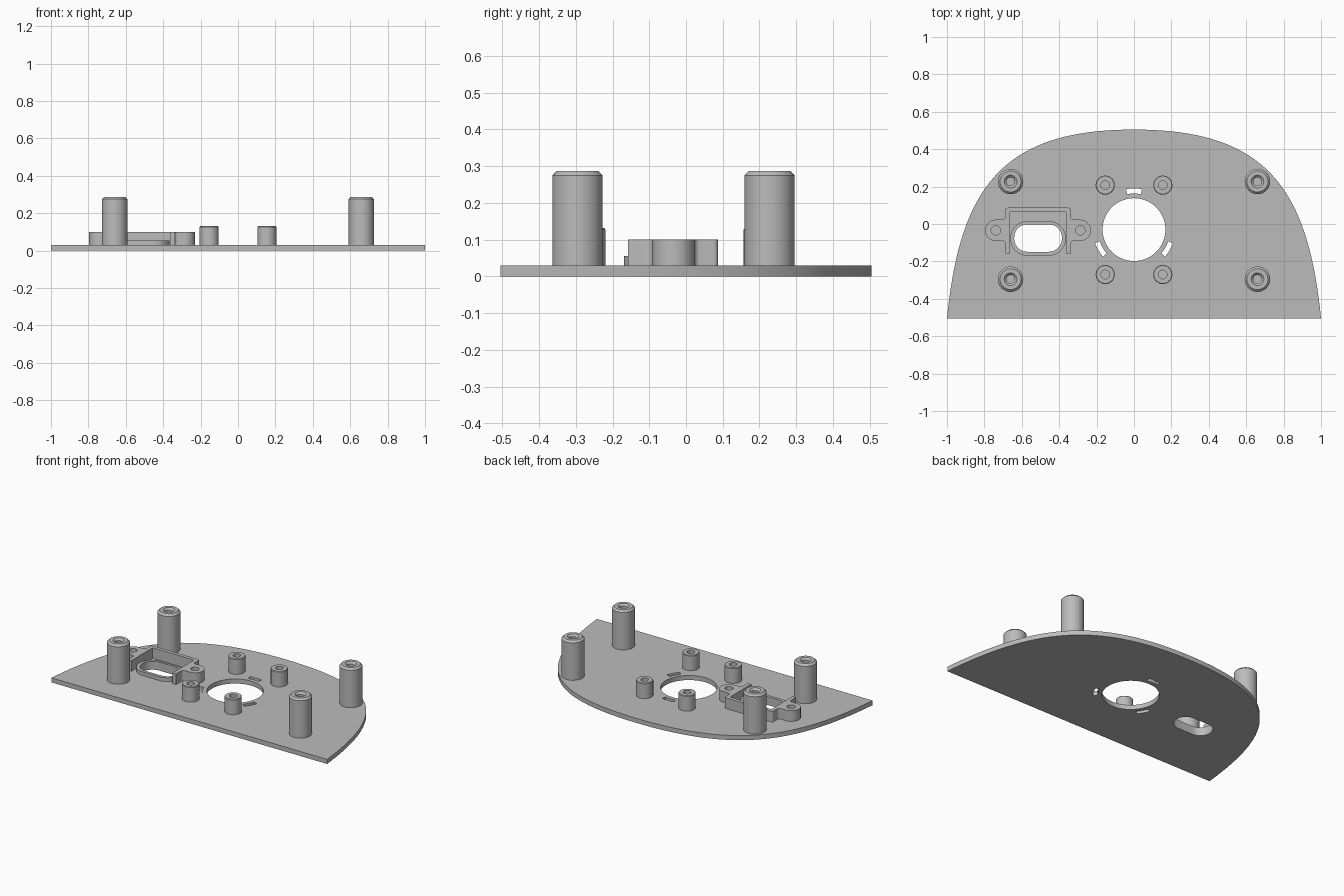
import bpy, bmesh
from math import sin, cos, pi, radians
from mathutils import Vector
from mathutils.geometry import interpolate_bezier

if "Cube" in bpy.data.objects:
    bpy.data.objects.remove(bpy.data.objects["Cube"], do_unlink=True)

grey = bpy.data.materials.new("plain_grey")
grey.use_nodes = True
grey.diffuse_color = (0.5, 0.5, 0.5, 1)
grey.node_tree.nodes["Principled BSDF"].inputs["Base Color"].default_value = grey.diffuse_color

PLATE_TOP = 0.03


def finish(name, bm):
    bmesh.ops.recalc_face_normals(bm, faces=bm.faces)
    mesh = bpy.data.meshes.new(name)
    bm.to_mesh(mesh)
    bm.free()
    mesh.materials.append(grey)
    obj = bpy.data.objects.new(name, mesh)
    bpy.context.collection.objects.link(obj)
    bpy.ops.object.select_all(action="DESELECT")
    obj.select_set(True)
    bpy.context.view_layer.objects.active = obj
    bpy.ops.object.shade_smooth_by_angle(angle=radians(25))
    return obj


def arc(cx, cy, r, start, end, n=16):
    angles = [radians(start + (end - start) * i / n) for i in range(n + 1)]
    return [(cx + r * cos(a), cy + r * sin(a)) for a in angles]


def circle(cx, cy, r, n=64):
    return arc(cx, cy, r, 0, 360, n)[:-1]


def rounded_rect(cx, cy, w, h, r):
    corners = ((1, 1), (-1, 1), (-1, -1), (1, -1))
    return [p for i, (sx, sy) in enumerate(corners)
            for p in arc(cx + sx * (w / 2 - r), cy + sy * (h / 2 - r), r, 90 * i, 90 * i + 90, 10)]


def slab(name, loops, z0, z1):
    """Extrude an outline (first loop) with holes (other loops)."""
    bm = bmesh.new()
    for loop in loops:
        vs = [bm.verts.new((x, y, z0)) for x, y in loop]
        for a, b in zip(vs, vs[1:] + vs[:1]):
            bm.edges.new((a, b))
    bmesh.ops.triangle_fill(bm, use_beauty=True, use_dissolve=False, edges=bm.edges[:])
    top = bmesh.ops.extrude_face_region(bm, geom=bm.faces[:], use_keep_orig=True)
    verts = [g for g in top["geom"] if isinstance(g, bmesh.types.BMVert)]
    bmesh.ops.translate(bm, verts=verts, vec=(0, 0, z1 - z0))
    return finish(name, bm)


def lathe(name, x, y, profile, n=40):
    """Turn a (radius, height) profile about a vertical axis."""
    bm = bmesh.new()
    rings = [[bm.verts.new((x + r * cos(2 * pi * i / n), y + r * sin(2 * pi * i / n), z))
              for i in range(n)] for r, z in profile]
    for low, high in zip(rings, rings[1:]):
        for i in range(n):
            j = (i + 1) % n
            bm.faces.new((low[i], low[j], high[j], high[i]))
    bm.faces.new(rings[-1])
    return finish(name, bm)


# Base plate: straight front, domed back, with its openings
half = [(v.x, v.y) for v in interpolate_bezier(
    Vector((1, -0.505)), Vector((0.93, 0.2)), Vector((0.7, 0.505)), Vector((0, 0.505)), 40)]
outline = half + [(-x, y) for x, y in reversed(half[:-1])]
SX, HOLE_Y = -0.513, -0.03
opening = rounded_rect(SX, -0.075, 0.255, 0.147, 0.07)
slots = [arc(0, HOLE_Y, 0.193, a - 11, a + 11, 8) + arc(0, HOLE_Y, 0.22, a + 11, a - 11, 8)
         for a in (90, 210, 330)]
slab("base_plate", [outline, circle(0, HOLE_Y, 0.168), opening] + slots, 0, PLATE_TOP)

# Raised lip round the oval opening
slab("opening_lip", [rounded_rect(SX, -0.077, 0.296, 0.184, 0.088), opening], PLATE_TOP, 0.055)

# Open-fronted socket frame with a screw tab on each side
EAR_X, EAR_Y, EAR_R = 0.226, -0.034, 0.057
side = [(0.15, 0.063), (0.15, -0.158), (0.175, -0.158)]
side += arc(0.19, EAR_Y - EAR_R - 0.015, 0.015, 180, 90, 5)
side += arc(EAR_X, EAR_Y, EAR_R, -90, 90, 20)
side += arc(0.19, EAR_Y + EAR_R + 0.015, 0.015, 270, 180, 5)
side += arc(0.163, 0.075, 0.012, 0, 90, 5)
frame = [(SX + x, y) for x, y in side] + [(SX - x, y) for x, y in reversed(side)]
slab("socket_frame", [frame] + [circle(SX + s * EAR_X, EAR_Y, 0.025, 24) for s in (-1, 1)],
     PLATE_TOP, 0.1)

# Tall corner posts and short inner posts, each with a blind screw hole
tall = [(0.068, 0.025), (0.068, 0.275), (0.056, 0.287), (0.034, 0.287), (0.022, 0.275), (0.022, 0.06)]
short = [(0.051, 0.025), (0.051, 0.127), (0.048, 0.131), (0.023, 0.131), (0.023, 0.035)]
for side_name, s in (("left", 1), ("right", -1)):
    for end, tall_y, short_y in (("front", -0.295, -0.27), ("back", 0.227, 0.208)):
        lathe(f"tall_post_{end}_{side_name}", s * 0.66, tall_y, tall)
        lathe(f"short_post_{end}_{side_name}", s * 0.154, short_y, short)
